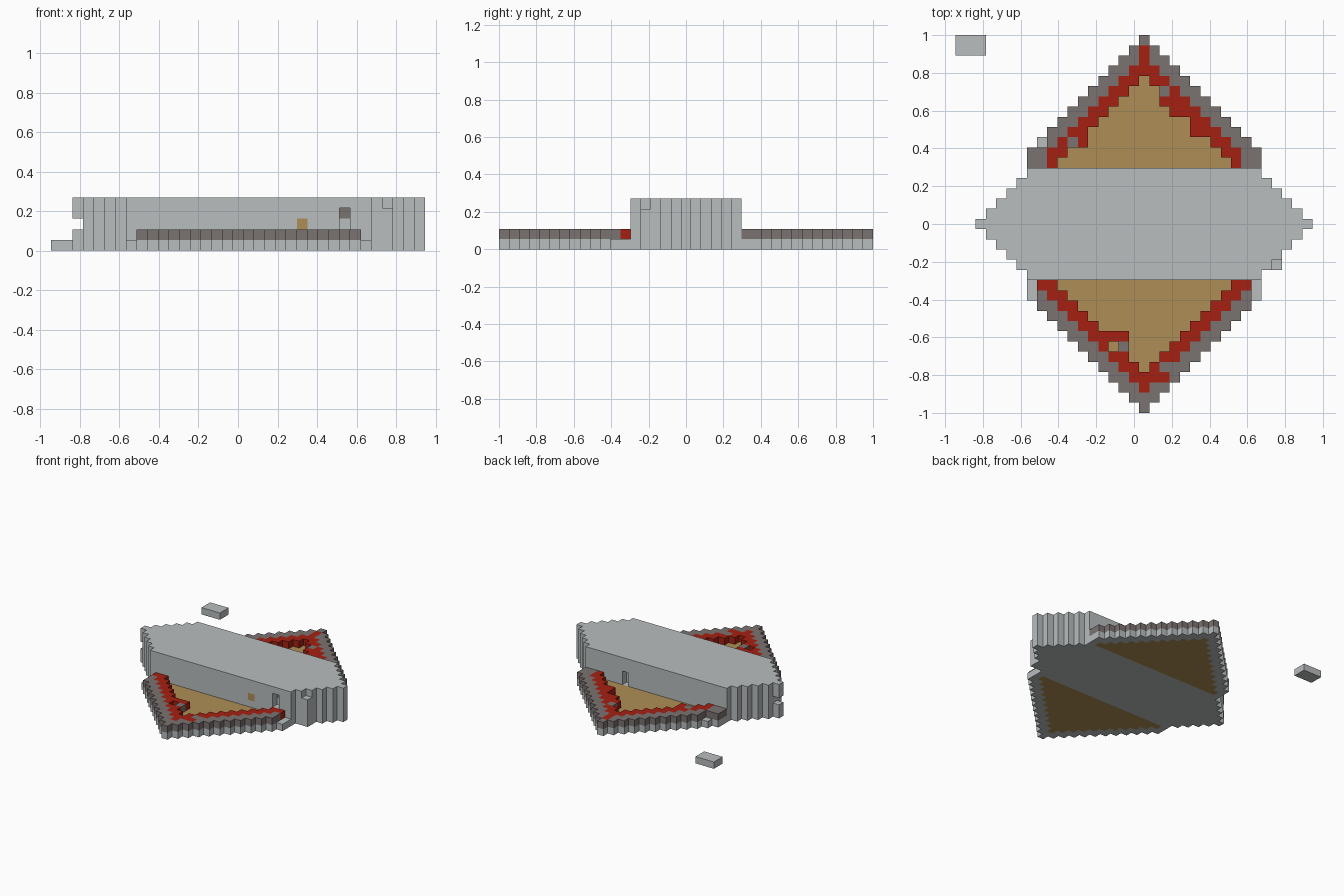
import bpy
import bmesh
from mathutils import Vector

if "Cube" in bpy.data.objects:
    bpy.data.objects.remove(bpy.data.objects["Cube"], do_unlink=True)

U = 2 / 37                    # size of one cube of the grid
AXIS_X = 0.054                # x of the building's own centre line
LIGHT, DARK, RED, TAN = range(4)


def material(name, colour):
    mat = bpy.data.materials.new(name)
    mat.use_nodes = True
    mat.diffuse_color = (*colour, 1)
    mat.node_tree.nodes["Principled BSDF"].inputs["Base Color"].default_value = (*colour, 1)
    return mat


MATS = [material("light_stone", (0.48, 0.51, 0.52)),
        material("dark_stone", (0.195, 0.17, 0.165)),
        material("red_wool", (0.38, 0.0145, 0.006)),
        material("tan_sand", (0.42, 0.27, 0.093))]

DIRECTIONS = [Vector(d) for d in ((1, 0, 0), (-1, 0, 0), (0, 1, 0),
                                  (0, -1, 0), (0, 0, 1), (0, 0, -1))]


def build(name, cells, solid):
    """Skin the grid cells, leaving out faces that touch another solid cell."""
    bm = bmesh.new()
    verts = {}
    for cell, colour in cells.items():
        centre = Vector(cell)
        for n in DIRECTIONS:
            if tuple(int(c) for c in centre + n) in solid:
                continue
            a = Vector((n.y, n.z, n.x))
            b = n.cross(a)
            corners = []
            for s, t in ((-1, -1), (1, -1), (1, 1), (-1, 1)):
                p = centre + (n + a * s + b * t) / 2
                key = tuple(round(c * 2) for c in p)
                if key not in verts:
                    verts[key] = bm.verts.new((AXIS_X + p.x * U, p.y * U, (p.z + 0.5) * U))
                corners.append(verts[key])
            face = bm.faces.get(corners) or bm.faces.new(corners)
            face.material_index = colour
    # merge coplanar squares of one colour
    bmesh.ops.dissolve_limit(bm, angle_limit=0.01, verts=bm.verts[:], edges=bm.edges[:],
                             delimit={'MATERIAL'})
    mesh = bpy.data.meshes.new(name)
    bm.to_mesh(mesh)
    bm.free()
    for mat in MATS:
        mesh.materials.append(mat)
    obj = bpy.data.objects.new(name, mesh)
    bpy.context.collection.objects.link(obj)


# Tall central hall: a stepped band across the diamond
hall = {}
for r in range(-5, 6):
    w = 16 - abs(r)
    for k in range(-w, w + 1):
        for z in range(5):
            hall[k, r, z] = LIGHT
for z in range(4):            # buttress on the front left corner
    hall[13, -4, z] = LIGHT
del hall[-16, 0, 2]           # gap in the right-hand tip
for cell in ((9, -5, 2), (9, -5, 3), (5, 5, 1), (5, 5, 2)):
    del hall[cell]            # doorway niches
hall[9, -4, 3] = DARK
hall[5, -5, 2] = TAN

# Irregular blocks of the walls: (side, row from tip, column) -> colour, None = missing
odd = {(1, 1, 0): RED, (1, 5, 2): DARK, (1, 6, 2): RED, (1, 7, 3): RED, (1, 9, 5): RED,
       (1, 10, -6): RED, (1, 10, -7): DARK, (1, 10, -10): None,
       (1, 12, -10): DARK, (1, 12, 10): DARK,
       (-1, 7, -3): RED, (-1, 7, -2): RED, (-1, 6, -3): None, (-1, 6, -2): DARK,
       (-1, 4, 2): DARK, (-1, 3, 2): RED}
for k in (-11, 11):
    odd[-1, 11, k] = odd[-1, 12, k] = None

# Triangular courts in front and behind: floor slab plus a two-colour wall
parts = {"central_hall": hall}
for label, side in (("front", -1), ("back", 1)):
    floor, wall = {}, {}
    for d in range(13):
        r = side * (18 - d)
        w = min(d, 11)
        for k in range(-w, w + 1):
            t = abs(k)
            floor[k, r, 0] = TAN if t <= d - 2 else LIGHT
            rule = DARK if t >= d - 1 else RED if t >= d - 3 else None
            colour = odd.get((side, d, k), rule)
            if colour is not None:
                wall[k, r, 1] = colour
    parts[label + "_court_floor"] = floor
    parts[label + "_court_wall"] = wall

# Loose block standing apart at the back right
parts["loose_block"] = {(k, r, 0): LIGHT for k in range(-18, -15) for r in (17, 18)}

solid = set().union(*parts.values())
for name, cells in parts.items():
    build(name, cells, solid)
